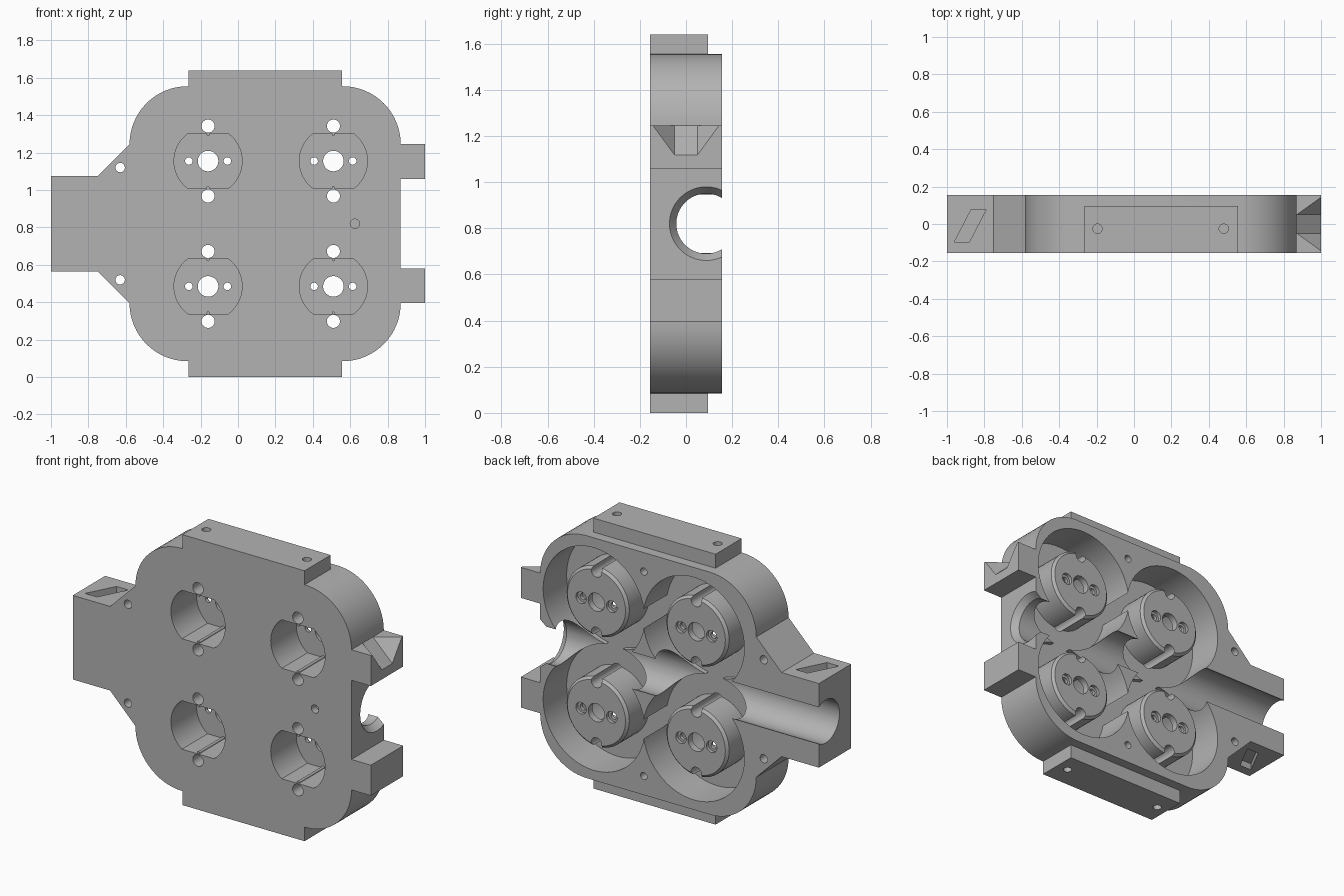
import bpy, bmesh, math
from mathutils import Matrix, Vector

if "Cube" in bpy.data.objects:
    bpy.data.objects.remove(bpy.data.objects["Cube"])

grey = bpy.data.materials.new("plain_grey")
grey.use_nodes = True
colour = (0.45, 0.45, 0.45, 1)
grey.diffuse_color = colour
grey.node_tree.nodes["Principled BSDF"].inputs["Base Color"].default_value = colour

FRONT, BACK, MID = -0.155, 0.155, 0.82
DIRS = {"x": Vector((1, 0, 0)), "y": Vector((0, 1, 0)), "z": Vector((0, 0, 1))}


def finish(name, bm):
    bmesh.ops.recalc_face_normals(bm, faces=bm.faces)
    mesh = bpy.data.meshes.new(name)
    bm.to_mesh(mesh)
    bm.free()
    mesh.materials.append(grey)
    ob = bpy.data.objects.new(name, mesh)
    bpy.context.collection.objects.link(ob)
    return ob


def prism(name, pts, axis, a, b):
    """Extrude a flat outline along y (points are x, z) or z (points are x, y)."""
    bm = bmesh.new()
    place = (lambda p: (p[0], a, p[1])) if axis == "y" else (lambda p: (p[0], p[1], a))
    face = bm.faces.new([bm.verts.new(place(p)) for p in pts])
    new = bmesh.ops.extrude_face_region(bm, geom=[face])["geom"]
    moved = [v for v in new if isinstance(v, bmesh.types.BMVert)]
    bmesh.ops.translate(bm, verts=moved, vec=DIRS[axis] * (b - a))
    return finish(name, bm)


def rod(name, axis, start, length, r1, r2=None, n=32):
    """Cylinder or cone running from start along an axis."""
    bm = bmesh.new()
    d = DIRS[axis]
    turn = d.to_track_quat("Z", "Y").to_matrix().to_4x4()
    spot = Matrix.Translation(Vector(start) + d * length / 2)
    bmesh.ops.create_cone(bm, cap_ends=True, segments=n, radius1=r1,
                          radius2=r1 if r2 is None else r2, depth=length,
                          matrix=spot @ turn)
    return finish(name, bm)


def combine(target, tool, operation="DIFFERENCE"):
    mod = target.modifiers.new("bool", "BOOLEAN")
    mod.operation, mod.solver, mod.object = operation, "EXACT", tool
    bpy.context.view_layer.objects.active = target
    bpy.ops.object.modifier_apply(modifier=mod.name)
    bpy.data.objects.remove(tool)


def arc(cx, cz, r, a, b, n=16):
    return [(cx + r * math.cos(math.radians(a + (b - a) * i / n)),
             cz + r * math.sin(math.radians(a + (b - a) * i / n))) for i in range(n + 1)]


# Body outline: upper half from the handle to the lug, then mirrored
upper = [(-1, 1.075), (-0.75, 1.075), (-0.58, 1.245)]
upper += arc(-0.27, 1.245, 0.31, 180, 90)[1:]
upper += arc(0.56, 1.245, 0.31, 90, 0)
upper += [(1, 1.245), (1, 1.06), (0.87, 1.06)]
lower = [(x, 2 * MID - z) for x, z in reversed(upper)]
body = prism("motor_housing", upper + lower, "y", FRONT, BACK)

# Mounting tabs at the top and bottom
tab = [(-0.265, 0), (0.555, 0), (0.555, 2 * MID), (-0.265, 2 * MID)]
combine(body, prism("tabs", tab, "y", FRONT, 0.095), "UNION")

# Round cavities open to the back
centres = [(x, z) for x in (-0.16, 0.51) for z in (MID - 0.335, MID + 0.335)]
for x, z in centres:
    combine(body, rod("cavity", "y", (x, -0.07, z), 0.4, 0.34, n=72))

# Lengthwise channel with a flared mouth
combine(body, rod("channel", "x", (-1.2, 0.088, MID), 2.4, 0.13, n=64))
combine(body, rod("mouth", "x", (0.83, 0.088, MID), 0.05, 0.13, 0.167, n=64))

for x, z in centres:
    # Hub with a chamfered rim
    hub = rod("hub", "y", (x, -0.11, z), 0.225, 0.21, n=56)
    combine(hub, rod("rim", "y", (x, 0.115, z), 0.015, 0.21, 0.195, n=56), "UNION")
    combine(body, hub, "UNION")

    # Front pocket: a circle with flat top and bottom
    half = math.degrees(math.asin(0.147 / 0.182))
    outline = arc(x, z, 0.182, -half, half, 18) + arc(x, z, 0.182, 180 - half, 180 + half, 18)
    combine(body, prism("pocket", outline, "y", FRONT - 0.1, 0.09))

    # Shaft hole, countersunk screw holes and edge grooves
    combine(body, rod("shaft_hole", "y", (x, -0.3, z), 0.6, 0.055))
    for s in (-1, 1):
        combine(body, rod("screw_hole", "y", (x + s * 0.103, -0.3, z), 0.6, 0.02, n=20))
        combine(body, rod("screw_sink", "y", (x + s * 0.103, 0.11, z), 0.1, 0.035, n=24))
        combine(body, rod("groove", "y", (x, -0.3, z + s * 0.187), 0.6, 0.035, n=28))
        # Thin rib along each pocket flat
        combine(body, rod("rib", "y", (x, FRONT + 0.005, z + s * 0.142), 0.255, 0.008, n=12), "UNION")

for s in (-1, 1):
    # Through holes beside the handle and blind holes at the back
    combine(body, rod("side_hole", "y", (-0.63, -0.3, MID + s * 0.3), 0.6, 0.025, n=24))
    combine(body, rod("back_hole", "y", (0.175, 0.05, MID + s * 0.62), 0.2, 0.022, n=24))
    # Blind holes in the tabs
    for x in (-0.195, 0.48):
        combine(body, rod("tab_hole", "z", (x, -0.025, MID + s * 0.82 - 0.06), 0.12, 0.025, n=24))
    # Slanted key slots in the handle
    slot = [(-0.96, -0.095), (-0.88, -0.095), (-0.79, 0.078), (-0.87, 0.078)]
    edge = MID + s * 0.255
    combine(body, prism("key_slot", slot, "z", edge - 0.04, edge + 0.04))

# Blind hole in the front
combine(body, rod("front_hole", "y", (0.625, -0.2, MID), 0.09, 0.025, n=24))

# Tapered notch in the upper lug, pushed slightly past the faces
bm = bmesh.new()
for s in (-1, 1):
    for dx, y, z in ((0.87, 0.05, 1.245), (1, 0.143, 1.245), (1, 0.05, 1.118),
                     (0.87, 0.05, 1.3), (1, 0.143, 1.3), (1.05, 0.143, 1.3),
                     (1.05, 0.143, 1.245), (1.05, 0.05, 1.118)):
        bm.verts.new((dx, s * y, z))
bmesh.ops.convex_hull(bm, input=bm.verts)
combine(body, finish("notch", bm))

bpy.ops.object.select_all(action="DESELECT")
body.select_set(True)
bpy.context.view_layer.objects.active = body
bpy.ops.object.shade_smooth_by_angle(angle=math.radians(25))
